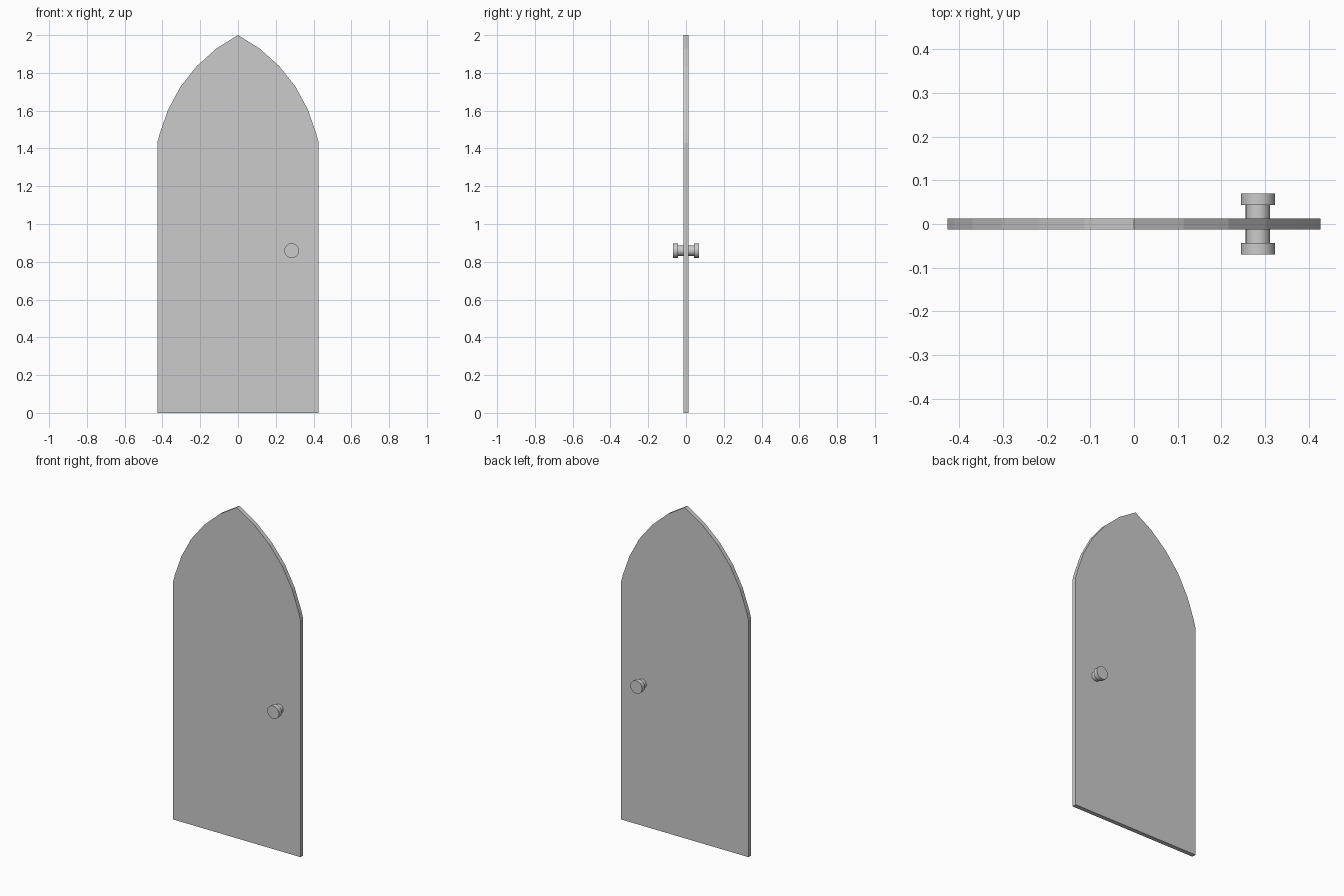
import bpy, bmesh, math

if "Cube" in bpy.data.objects:
    bpy.data.objects.remove(bpy.data.objects["Cube"])

# Door panel: half outline of the pointed arch, mirrored and extruded
HALF_T = 0.013
half = [(0.427, 0.0), (0.427, 1.43), (0.414, 1.48), (0.37, 1.605),
        (0.304, 1.728), (0.217, 1.837), (0.113, 1.93)]
outline = half + [(0.0, 2.0)] + [(-x, z) for x, z in reversed(half)]

bm = bmesh.new()
face = bm.faces.new([bm.verts.new((x, -HALF_T, z)) for x, z in outline])
ext = bmesh.ops.extrude_face_region(bm, geom=[face])
verts = [g for g in ext["geom"] if isinstance(g, bmesh.types.BMVert)]
bmesh.ops.translate(bm, verts=verts, vec=(0, 2 * HALF_T, 0))
bmesh.ops.recalc_face_normals(bm, faces=bm.faces)
mesh = bpy.data.meshes.new("door_panel")
bm.to_mesh(mesh)
bm.free()
bpy.context.collection.objects.link(bpy.data.objects.new("door_panel", mesh))


# Knob: stepped profile of (radius, depth) turned around the y axis
def knob(name, side, x=0.284, z=0.859, sides=32):
    profile = [(0.028, HALF_T), (0.028, 0.043), (0.039, 0.043), (0.039, 0.07)]
    bm = bmesh.new()
    rings = []
    for r, d in profile:
        rings.append([bm.verts.new((r * math.cos(a), side * d, r * math.sin(a)))
                      for a in (math.tau * i / sides for i in range(sides))])
    for lo, hi in zip(rings, rings[1:]):
        for i in range(sides):
            j = (i + 1) % sides
            bm.faces.new((lo[i], lo[j], hi[j], hi[i]))
    bm.faces.new(rings[0])
    bm.faces.new(rings[-1])
    bmesh.ops.recalc_face_normals(bm, faces=bm.faces)
    mesh = bpy.data.meshes.new(name)
    bm.to_mesh(mesh)
    bm.free()
    ob = bpy.data.objects.new(name, mesh)
    ob.location = (x, 0, z)
    bpy.context.collection.objects.link(ob)
    bpy.ops.object.select_all(action='DESELECT')
    ob.select_set(True)
    bpy.context.view_layer.objects.active = ob
    bpy.ops.object.shade_smooth_by_angle(angle=math.radians(30))


# One knob on each face of the door
knob("front_knob", -1)
knob("back_knob", 1)
